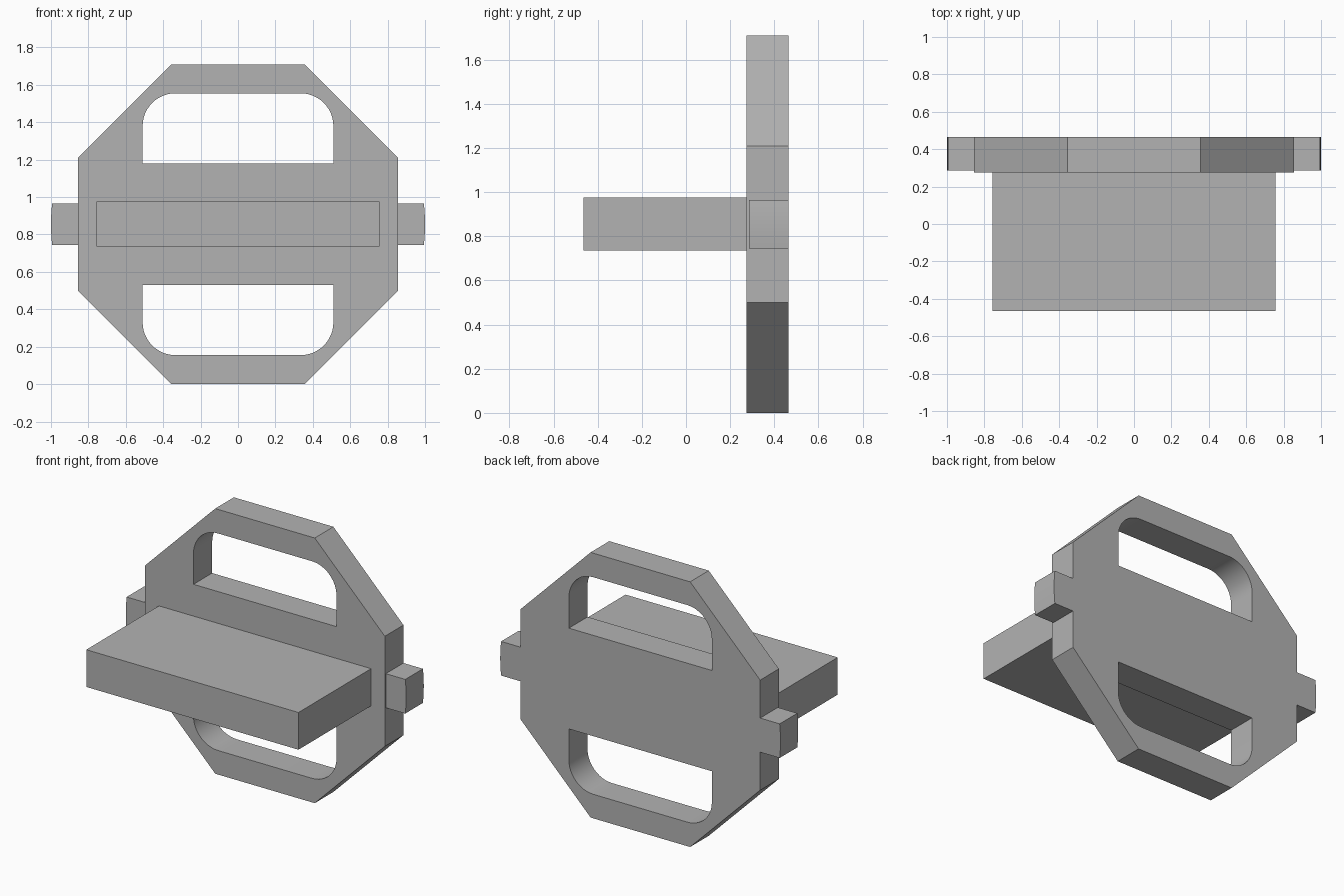
import bpy, bmesh, math
from mathutils import Vector

cube = bpy.data.objects.get("Cube")
if cube:
    bpy.data.objects.remove(cube, do_unlink=True)

MID = 0.855          # height of the centre line, also half the plate size
FRONT, BACK = 0.275, 0.465

grey = bpy.data.materials.new("plain grey")
grey.use_nodes = True
COLOUR = (0.45, 0.45, 0.45, 1)
grey.diffuse_color = COLOUR
grey.node_tree.nodes["Principled BSDF"].inputs["Base Color"].default_value = COLOUR


def prism(name, loops, y0, y1):
    """Fill x/z outlines (outer one first, then holes) and extrude along y."""
    bm = bmesh.new()
    edges = []
    for loop in loops:
        vs = [bm.verts.new((x, y0, z + MID)) for x, z in loop]
        edges += [bm.edges.new((a, b)) for a, b in zip(vs, vs[1:] + vs[:1])]
    bmesh.ops.triangle_fill(bm, edges=edges, use_beauty=True, use_dissolve=False)
    ext = bmesh.ops.extrude_face_region(bm, geom=bm.faces[:])
    moved = [g for g in ext["geom"] if isinstance(g, bmesh.types.BMVert)]
    bmesh.ops.translate(bm, verts=moved, vec=Vector((0, y1 - y0, 0)))
    bmesh.ops.recalc_face_normals(bm, faces=bm.faces[:])
    mesh = bpy.data.meshes.new(name)
    bm.to_mesh(mesh)
    bm.free()
    mesh.materials.append(grey)
    obj = bpy.data.objects.new(name, mesh)
    bpy.context.collection.objects.link(obj)
    bpy.ops.object.select_all(action='DESELECT')
    obj.select_set(True)
    bpy.context.view_layer.objects.active = obj
    bpy.ops.object.shade_smooth_by_angle(angle=math.radians(30))
    return obj


def arc(cx, cz, r, start, end, steps):
    return [(cx + r * math.cos(math.radians(start + (end - start) * i / steps)),
             cz + r * math.sin(math.radians(start + (end - start) * i / steps)))
            for i in range(steps + 1)]


# Octagonal plate with two handle openings, rounded on their outer corners
h, c = MID, 0.355
octagon = [(c, -h), (h, -c), (h, c), (c, h), (-c, h), (-h, c), (-h, -c), (-c, -h)]
w, low, high, r = 0.51, 0.325, 0.7, 0.175
opening = ([(-w, low), (w, low)]
           + arc(w - r, high - r, r, 0, 90, 12)
           + arc(r - w, high - r, r, 90, 180, 12))
lower_opening = [(x, -z) for x, z in opening]
prism("octagonal_plate", [octagon, opening, lower_opening], FRONT, BACK)

# Shelf standing out from the front of the plate
sx, sz = 0.757, 0.12
prism("front_shelf", [[(-sx, -sz), (sx, -sz), (sx, sz), (-sx, sz)]], -0.465, FRONT)

# Side tabs with slightly bowed ends
half = 0.11
bow = math.degrees(math.asin(half))
tab = [(h, half), (h, -half)] + arc(0, 0, 1, -bow, bow, 6)
for name, side in (("left_tab", 1), ("right_tab", -1)):
    prism(name, [[(side * x, z) for x, z in tab]], 0.285, BACK)
